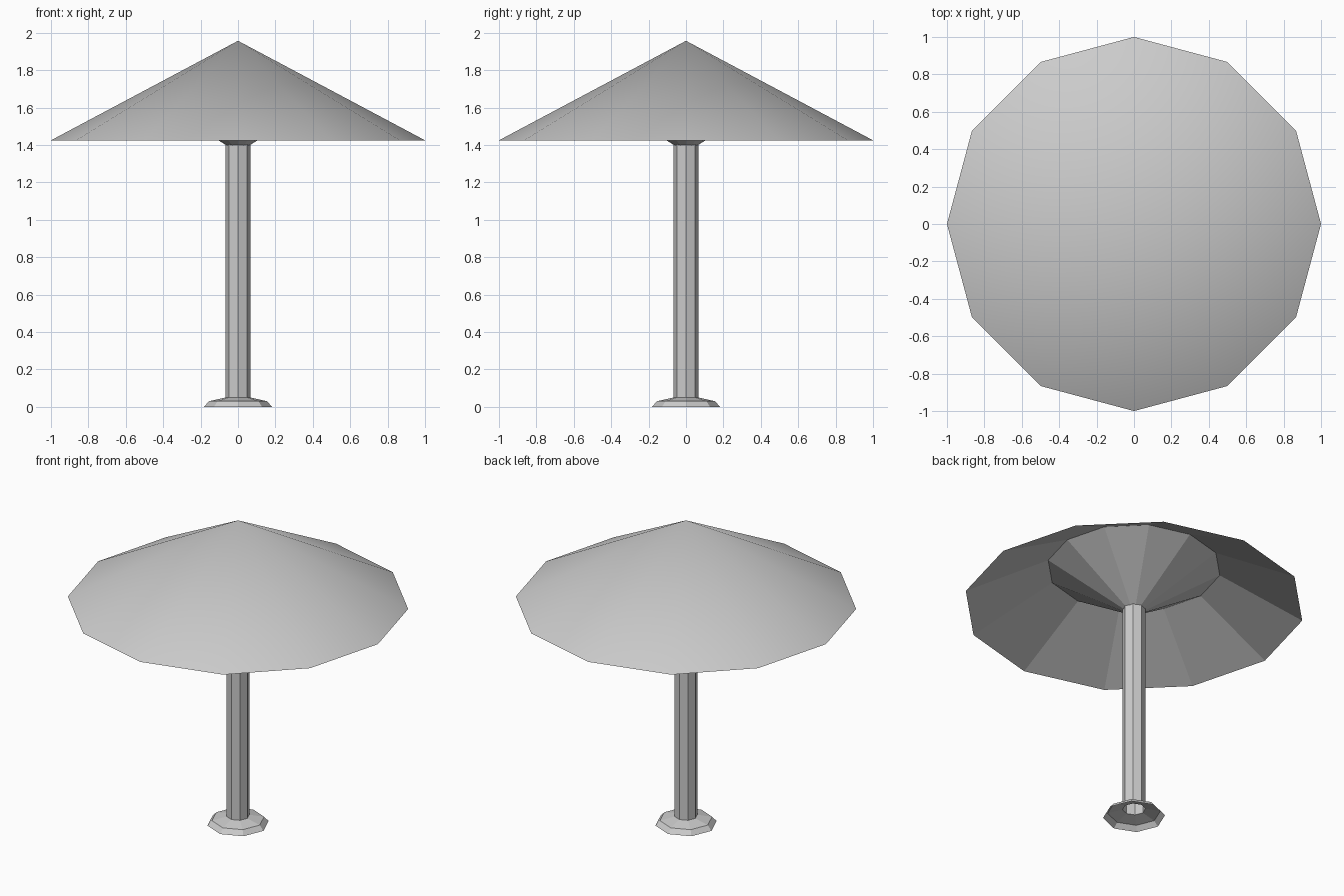
import bpy
import bmesh
from math import cos, sin, tau

cube = bpy.data.objects.get("Cube")
if cube:
    bpy.data.objects.remove(cube, do_unlink=True)


def make_material(name, rgb):
    mat = bpy.data.materials.new(name)
    mat.use_nodes = True
    colour = (*rgb, 1.0)
    mat.diffuse_color = colour
    mat.node_tree.nodes["Principled BSDF"].inputs["Base Color"].default_value = colour
    return mat


def lathe(name, profile, sides, mat, smooth=False):
    """Spin (radius, height) points about z; zero radius makes a single tip.
    Points listed bottom to top on the outside give outward normals."""
    bm = bmesh.new()
    rings = []
    for r, z in profile:
        count = sides if r > 0 else 1
        rings.append([bm.verts.new((r * cos(tau * i / sides), r * sin(tau * i / sides), z))
                      for i in range(count)])
    for low, high in zip(rings, rings[1:]):
        for i in range(sides):
            j = (i + 1) % sides
            if len(high) == 1:
                face = bm.faces.new((low[i], low[j], high[0]))
            else:
                face = bm.faces.new((low[i], low[j], high[j], high[i]))
            face.smooth = smooth
    mesh = bpy.data.meshes.new(name)
    bm.to_mesh(mesh)
    bm.free()
    mesh.materials.append(mat)
    obj = bpy.data.objects.new(name, mesh)
    bpy.context.collection.objects.link(obj)
    return obj


grey = make_material("light grey", (0.6, 0.6, 0.6))

rim_z, tip_z = 1.425, 1.957
pole_r, pole_top = 0.067, 1.41
brace_r, brace_z = 0.51, 1.682

# Hollow flared foot, open underneath
lathe("base", [(0.182, 0), (0.155, 0.03), (pole_r, 0.05)], 8, grey)

# Octagonal open tube
lathe("pole", [(pole_r, 0.05), (pole_r, pole_top)], 8, grey)

# Smooth conical roof
lathe("canopy", [(1, rim_z), (0, tip_z)], 12, grey, smooth=True)

# Faceted underside: funnel brace rising from the pole, then lining out to the rim
lathe("canopy_brace", [(0.062, 1.398), (brace_r, brace_z)], 12, grey)
lathe("canopy_lining", [(brace_r, brace_z), (1, rim_z)], 12, grey)
